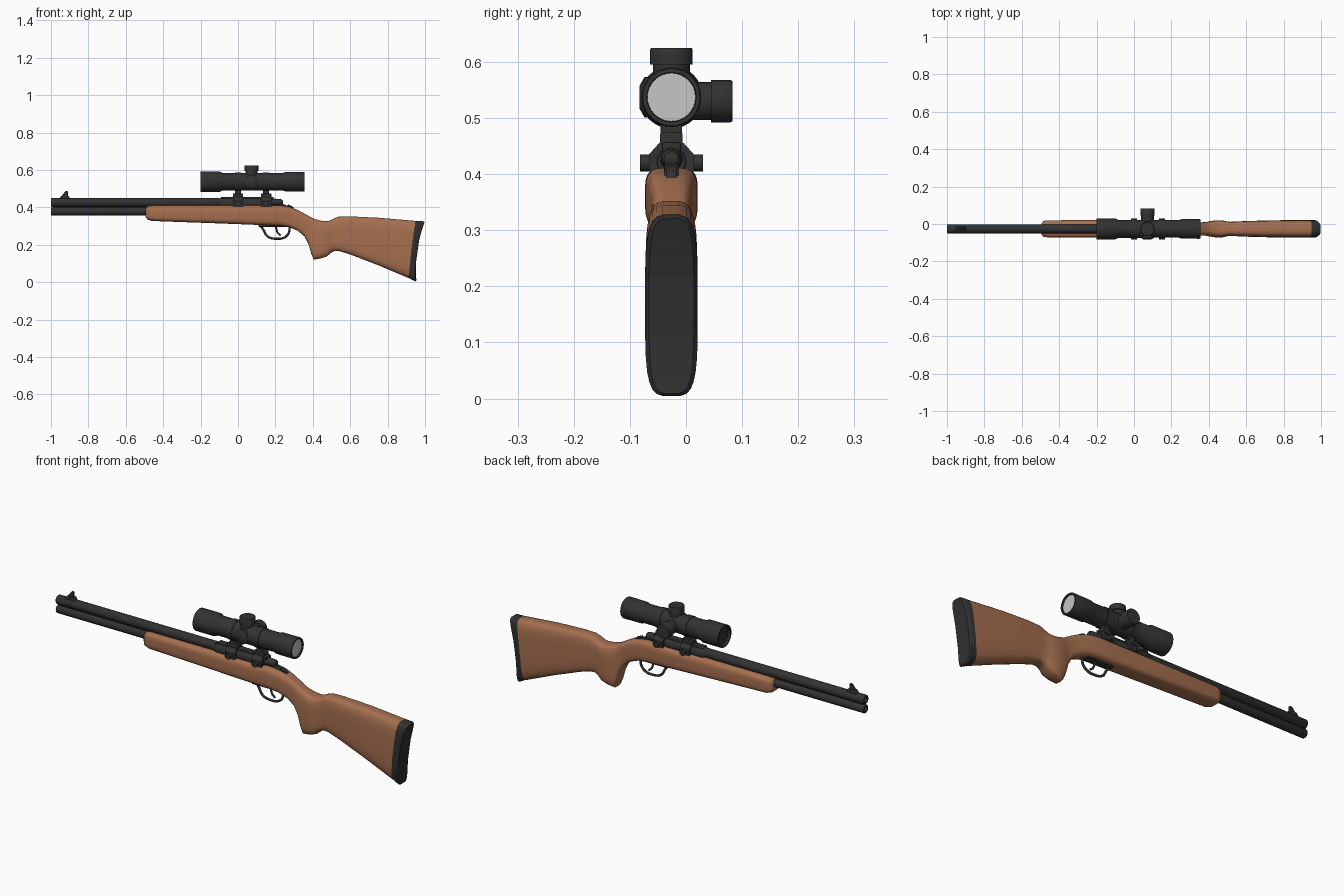
import bpy, bmesh, math
from mathutils import Vector, Matrix

if "Cube" in bpy.data.objects:
    bpy.data.objects.remove(bpy.data.objects["Cube"])

CY = -0.026  # centre plane of the rifle


def material(name, color, rough):
    m = bpy.data.materials.new(name)
    m.diffuse_color = (*color, 1)
    m.use_nodes = True
    b = m.node_tree.nodes["Principled BSDF"]
    b.inputs["Base Color"].default_value = (*color, 1)
    b.inputs["Roughness"].default_value = rough
    return m


WOOD = material("walnut wood", (0.38, 0.16, 0.08), 0.6)
METAL = material("black metal", (0.032, 0.032, 0.032), 0.6)
RUBBER = material("black rubber", (0.03, 0.03, 0.03), 0.8)
GLASS = material("pale glass", (0.55, 0.57, 0.55), 0.5)


def finish(name, bm, mat, angle=35):
    bmesh.ops.recalc_face_normals(bm, faces=bm.faces)
    me = bpy.data.meshes.new(name)
    bm.to_mesh(me)
    bm.free()
    me.materials.append(mat)
    ob = bpy.data.objects.new(name, me)
    bpy.context.collection.objects.link(ob)
    bpy.ops.object.select_all(action="DESELECT")
    ob.select_set(True)
    bpy.context.view_layer.objects.active = ob
    bpy.ops.object.shade_smooth_by_angle(angle=math.radians(angle))
    return ob


def skin(name, rings, mat, angle=35, caps=True):
    """Bridge rings of points into a closed skin."""
    bm = bmesh.new()
    vs = [[bm.verts.new(p) for p in r] for r in rings]
    for a, b in zip(vs, vs[1:]):
        for i in range(len(a)):
            j = (i + 1) % len(a)
            bm.faces.new((a[i], a[j], b[j], b[i]))
    if caps:
        bm.faces.new(vs[0])
        bm.faces.new(vs[-1])
    return finish(name, bm, mat, angle)


def lathe(name, profile, origin, axis, mat, n=24, caps=True):
    """Revolve (distance, radius) pairs about an axis."""
    rot = Vector((0, 0, 1)).rotation_difference(Vector(axis)).to_matrix()
    rings = []
    for d, r in profile:
        rings.append([Vector(origin) + rot @ Vector((r * math.cos(t), r * math.sin(t), d))
                      for t in (2 * math.pi * i / n for i in range(n))])
    return skin(name, rings, mat, caps=caps)


def prism(name, outline, half, mat, bevel=0.003):
    """Extrude an x-z outline sideways about the centre plane."""
    rings = [[(x, CY + s * half, z) for x, z in outline] for s in (-1, 1)]
    ob = skin(name, rings, mat)
    if bevel:
        mod = ob.modifiers.new("soft edges", "BEVEL")
        mod.width = bevel
        mod.segments = 2
    return ob


def box(name, x0, x1, z0, z1, half, mat, bevel=0.003):
    return prism(name, [(x0, z0), (x1, z0), (x1, z1), (x0, z1)], half, mat, bevel)


def rod(name, points, radius, mat):
    """Round bar along a smooth curve."""
    cu = bpy.data.curves.new(name, "CURVE")
    cu.dimensions = "3D"
    cu.bevel_depth = radius
    cu.bevel_resolution = 2
    cu.use_fill_caps = True
    cu.resolution_u = 5
    sp = cu.splines.new("BEZIER")
    sp.bezier_points.add(len(points) - 1)
    for bp, (x, z) in zip(sp.bezier_points, points):
        bp.co = (x, CY, z)
        bp.handle_left_type = bp.handle_right_type = "AUTO"
    cu.materials.append(mat)
    ob = bpy.data.objects.new(name, cu)
    bpy.context.collection.objects.link(ob)
    return ob


def oval(hw, hh, power, n=28):
    """Rounded-rectangle section as (y, z) offsets."""
    out = []
    for i in range(n):
        t = 2 * math.pi * (i + 0.5) / n
        c, s = math.cos(t), math.sin(t)
        out.append((hw * math.copysign(abs(c) ** power, c), hh * math.copysign(abs(s) ** power, s)))
    return out


# Stock: stations of x, bottom, top, half width
stations = [(-.495, .35, .39, .03), (-.485, .335, .405, .042), (-.46, .327, .41, .046),
            (-.1, .314, .411, .047), (.13, .305, .411, .047), (.22, .302, .411, .046),
            (.27, .295, .404, .042), (.32, .275, .386, .037), (.355, .245, .367, .035),
            (.378, .2, .354, .036), (.392, .15, .346, .038), (.405, .12, .34, .041),
            (.44, .126, .329, .046), (.475, .137, .326, .045), (.495, .155, .331, .04),
            (.515, .166, .342, .038), (.54, .166, .351, .039), (.6, .148, .352, .042),
            (.75, .09, .345, .046), (.912, .024, .331, .047)]


def station_ring(x, lo, hi, hw, lean=0):
    mid, hh = (lo + hi) / 2, (hi - lo) / 2
    return [(x + lean * (z / hh), CY + y, mid + z) for y, z in oval(hw, hh, 0.5)]


rings = [station_ring(*s) for s in stations[:-1]]
rings.append(station_ring(.93, .022, .328, .047, .019))
skin("stock", rings, WOOD, 50)

# Recoil pad with a hollowed back
pad = [[], [], []]
for y, z in oval(.047, .152, 0.5):
    t = z / .152
    pad[0].append((.928 + .019 * t, CY + y, .176 + z))
    back = .958 + .022 * t + .018 * t * t
    pad[1].append((back - .006, CY + y, .165 + z * 1.06))
    pad[2].append((back, CY + y * .85, .165 + z * 1.03))
ob = skin("recoil_pad", pad, RUBBER, 50, caps=False)
bm = bmesh.new()
bm.from_mesh(ob.data)
bm.verts.ensure_lookup_table()
n = len(pad[0])
last = [bm.verts[2 * n + i] for i in range(n)]
for i in range(n // 2 - 1):  # strips across the back
    a, b = (i - n // 4) % n, (i + 1 - n // 4) % n
    c, d = (n // 2 - 2 - i - n // 4 + n // 2) % n, (n // 2 - 1 - i - n // 4 + n // 2) % n
    quad = [last[k] for k in (a, b, c, d)]
    if len(set(quad)) == 4:
        bm.faces.new(quad)
bmesh.ops.recalc_face_normals(bm, faces=bm.faces)
bm.to_mesh(ob.data)
bm.free()

# Barrel, magazine tube and the web between them
for name, z, r, end in (("barrel", .426, .0235, .9), ("magazine_tube", .379, .0215, .6)):
    lathe(name, [(.02, r * .55), (0, r * .55), (0, r * .9), (.004, r), (end, r)],
          (-1, CY, z), (1, 0, 0), METAL)
box("barrel_web", -.99, -.45, .385, .42, .005, METAL, 0)

# Front sight
prism("front_sight_ramp", [(-.96, .44), (-.895, .44), (-.905, .462), (-.945, .462)], .012, METAL)
prism("front_sight_blade", [(-.945, .458), (-.91, .458), (-.91, .487), (-.922, .487)], .007, METAL, .002)

# Receiver and bolt
lathe("receiver", [(0, .024), (.01, .03), (.27, .03), (.28, .025)], (-.1, CY, .422), (1, 0, 0), METAL)
lathe("bolt_shroud", [(0, .02), (.05, .018), (.062, .013), (.066, .005)], (.175, CY, .427), (1, 0, 0), METAL)
prism("bolt_tang", [(.17, .39), (.3, .375), (.29, .398), (.24, .418), (.17, .425)], .013, METAL)
prism("safety_catch", [(.262, .395), (.3, .388), (.296, .402), (.27, .415), (.262, .41)], .009, METAL, .002)

# Scope mounts
box("mount_rail", -.09, .19, .438, .456, .016, METAL)
for side, x in (("front", 0), ("rear", .15)):
    for k in (-1, 1):
        lathe(side + "_mount_screw", [(0, .015), (.024, .015)], (x, CY + k * .044 - .012, .42), (0, 1, 0), METAL, 12)
    rings = [[(x + dx, CY + y, z) for y, z in
              ((-.04, .405), (.04, .405), (.04, .435), (.022, .455), (-.022, .455), (-.04, .435))]
             for dx in (-.028, .028)]
    skin(side + "_mount_clamp", rings, METAL)
    box(side + "_mount_foot", x - .028, x + .028, .45, .474, .02, METAL)
    box(side + "_mount_post", x - .015, x + .015, .465, .5, .019, METAL)
    lathe(side + "_mount_ring", [(0, .046), (0, .0505), (.03, .0505), (.03, .046)],
          (x - .015, CY, .537), (1, 0, 0), METAL)

# Scope body, eyepiece glass and turrets
SZ = .537
lathe("scope_tube", [(.012, .047), (0, .049), (0, .056), (.1, .056), (.115, .048), (.44, .047),
                     (.455, .052), (.55, .053), (.555, .051), (.555, .044), (.53, .042)],
      (-.2, CY, SZ), (1, 0, 0), METAL, 32)
lathe("eyepiece_glass", [(.014, .043), (.008, .034), (.003, .02), (.001, .004)],
      (.334, CY, SZ), (1, 0, 0), GLASS, 32)
turret = [(.035, .033), (.058, .033), (.058, .038), (.084, .038), (.088, .036)]
lathe("top_turret", turret, (.072, CY, SZ), (0, 0, 1), METAL)
lathe("side_turret", [(.035, .034), (.071, .034), (.071, .038), (.105, .038), (.109, .036)],
      (.072, CY, .53), (0, 1, 0), METAL)
lathe("small_turret", [(.03, .036), (.048, .036), (.057, .02)], (.072, CY, SZ), (0, -1, 0), METAL)

# Trigger and guard
rod("trigger_guard", [(.12, .302), (.137, .278), (.158, .245), (.205, .232), (.25, .24),
                      (.272, .265), (.275, .3)], .006, METAL)
rod("trigger", [(.2, .305), (.205, .285), (.212, .265), (.228, .25)], .005, METAL)
box("trigger_plate", .11, .285, .296, .306, .018, METAL, .002)
